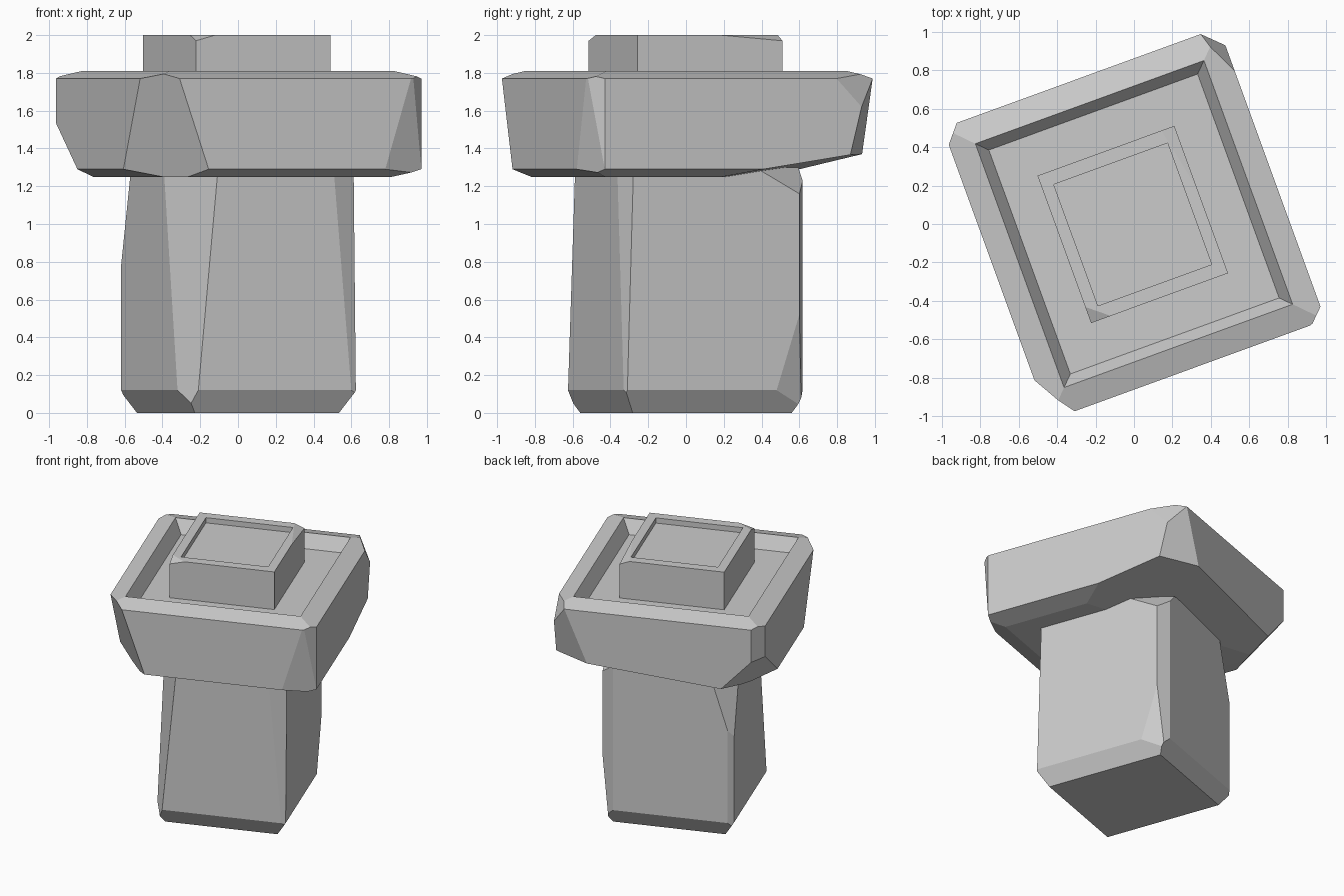
import bpy, bmesh, math
from mathutils import Vector

TURN = math.radians(20)


def loft(name, rings, chips, offset_x=0.0):
    """Stack rectangular rings (half x, half y, z), cap the ends, then slice off chips."""
    bm = bmesh.new()
    loops = []
    for a, b, z in rings:
        loops.append([bm.verts.new((sx * a + offset_x, sy * b, z))
                      for sx, sy in ((-1, -1), (1, -1), (1, 1), (-1, 1))])
    for lo, hi in zip(loops, loops[1:]):
        for i in range(4):
            j = (i + 1) % 4
            bm.faces.new((lo[i], lo[j], hi[j], hi[i]))
    bm.faces.new(loops[0][::-1])
    bm.faces.new(loops[-1])
    zs = [r[2] for r in rings]
    centre = Vector((0, 0, (min(zs) + max(zs)) / 2))
    for chip in chips:
        p, q, r = (Vector(c) for c in chip)
        n = (q - p).cross(r - p).normalized()
        if n.dot(centre - p) > 0:
            n = -n
        geom = bm.verts[:] + bm.edges[:] + bm.faces[:]
        bmesh.ops.bisect_plane(bm, geom=geom, dist=1e-5, plane_co=p,
                               plane_no=n, clear_outer=True)
        rim = [e for e in bm.edges if e.is_boundary]
        if rim:
            bmesh.ops.holes_fill(bm, edges=rim, sides=0)
    bmesh.ops.recalc_face_normals(bm, faces=bm.faces[:])
    mesh = bpy.data.meshes.new(name)
    bm.to_mesh(mesh)
    bm.free()
    ob = bpy.data.objects.new(name, mesh)
    ob.rotation_euler.z = TURN
    bpy.context.collection.objects.link(ob)
    return ob


# Shaft with a bevelled foot and worn corners
loft("shaft",
     [(0.406, 0.448, 0), (0.48, 0.515, 0.12), (0.48, 0.515, 1.3)],
     [
         ((-0.48, -0.178, 1.25), (-0.304, -0.515, 1.25), (-0.48, -0.383, 0.12)),
         ((0.48, -0.472, 1.25), (0.355, -0.515, 1.25), (0.451, -0.515, 0.12)),
         ((0.48, 0.464, 0), (0.39, 0.515, 0), (0.48, 0.464, 1)),
         ((0.48, 0.336, 0.12), (0.48, 0.464, 0.52), (0.43, 0.515, 0.12)),
         ((0.48, 0.304, 1.25), (0.48, 0.464, 1.16), (0.37, 0.515, 1.25)),
         ((-0.48, 0.35, 1.25), (-0.31, 0.515, 1.25), (-0.48, 0.515, 0.7)),
         ((-0.48, 0.49, 0), (-0.44, 0.515, 0), (-0.48, 0.49, 1)),
     ])

# Wide collar with a sloped rim and sunken top
loft("collar",
     [(0.62, 0.68, 1.25), (0.765, 0.81, 1.29), (0.765, 0.81, 1.77),
      (0.633, 0.675, 1.81), (0.578, 0.62, 1.71)],
     [
         ((-0.765, -0.587, 1.77), (-0.624, -0.81, 1.77), (-0.46, -0.81, 1.29)),
         ((0.765, -0.736, 1.29), (0.69, -0.81, 1.29), (0.765, -0.736, 1.77)),
         ((0.765, -0.736, 1.29), (0.535, -0.81, 1.29), (0.68, -0.81, 1.77)),
         ((0.765, 0.57, 1.77), (0.765, 0.711, 1.62), (0.664, 0.81, 1.77)),
         ((0.765, 0.711, 1.62), (0.664, 0.81, 1.77), (0.5, 0.81, 1.37)),
         ((0.765, 0.157, 1.29), (0.765, 0.67, 1.37), (0.5, 0.81, 1.37)),
         ((-0.765, 0.717, 1.3), (-0.687, 0.81, 1.3), (-0.765, 0.717, 1.7)),
         ((-0.765, 0.71, 1.53), (-0.765, 0.384, 1.29), (-0.45, 0.81, 1.27)),
     ])

# Small top block with a shallow recess
loft("top_block",
     [(0.379, 0.408, 1.70), (0.379, 0.408, 2.0), (0.315, 0.336, 2.0), (0.315, 0.336, 1.96)],
     [
         ((-0.277, -0.408, 2), (-0.386, -0.319, 2), (-0.386, -0.408, 1.97)),
         ((0.372, 0.06, 2), (0.3, 0.408, 2), (0.372, 0.408, 1.97)),
     ], offset_x=-0.007)
